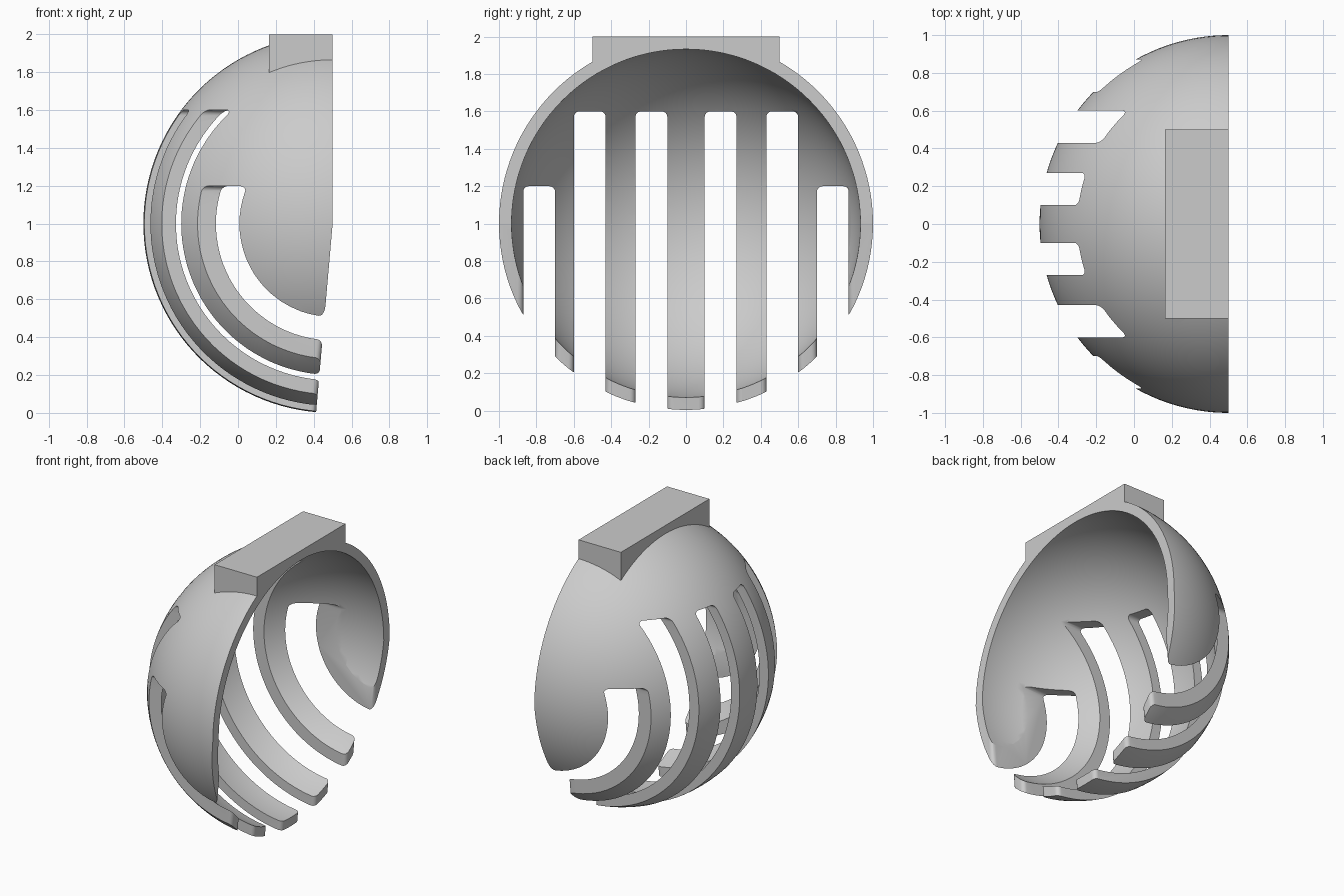
import bpy, bmesh, math
from mathutils import Matrix, Vector

cube = bpy.data.objects.get("Cube")
if cube:
    bpy.data.objects.remove(cube, do_unlink=True)

CENTRE = Vector((0.5, 0, 1))
TILT = math.tan(math.radians(5))     # lean of the lower rear cut
FILLET = 0.03


def finish(name, bm):
    bmesh.ops.recalc_face_normals(bm, faces=bm.faces)
    mesh = bpy.data.meshes.new(name)
    bm.to_mesh(mesh)
    bm.free()
    obj = bpy.data.objects.new(name, mesh)
    bpy.context.collection.objects.link(obj)
    return obj


def sphere(name, radius):
    # Poles lie on the x axis
    bm = bmesh.new()
    bmesh.ops.create_uvsphere(bm, u_segments=128, v_segments=63, radius=radius)
    m = Matrix.Translation(CENTRE) @ Matrix.Rotation(math.pi / 2, 4, 'Y')
    bmesh.ops.transform(bm, matrix=m, verts=bm.verts)
    return finish(name, bm)


def prism(name, start, end):
    # Closed solid between two matching outlines
    bm = bmesh.new()
    a = [bm.verts.new(p) for p in start]
    b = [bm.verts.new(p) for p in end]
    bm.faces.new(a)
    bm.faces.new(b[::-1])
    n = len(a)
    for i in range(n):
        j = (i + 1) % n
        bm.faces.new((a[i], b[i], b[j], a[j]))
    return finish(name, bm)


def arc(cx, cy, r, a0, a1, steps=6):
    angles = [math.radians(a0 + (a1 - a0) * i / steps) for i in range(steps + 1)]
    return [(cx + r * math.cos(t), cy + r * math.sin(t)) for t in angles]


def combine(target, tool, operation):
    mod = target.modifiers.new("cut", 'BOOLEAN')
    mod.operation = operation
    mod.solver = 'EXACT'
    mod.object = tool
    bpy.context.view_layer.objects.active = target
    bpy.ops.object.modifier_apply(modifier=mod.name)
    bpy.data.objects.remove(tool, do_unlink=True)


def slot_cutter(y0, y1, top):
    # Open-bottomed slot with rounded upper corners, cut through along x
    r = FILLET
    outline = [(y0, -0.5), (y1, -0.5)]
    outline += arc(y1 - r, top - r, r, 0, 90) + arc(y0 + r, top - r, r, 90, 180)
    return prism("slot_cutter", [(-1, y, z) for y, z in outline],
                 [(1, y, z) for y, z in outline])


def flare_cutter(y0, y1):
    # Rounds the rib corners where the slot meets the leaning rear cut
    r = FILLET
    outline = [(0.2, y0 - r)] + arc(-r, y0 - r, r, 0, 90)
    outline += arc(-r, y1 + r, r, -90, 0) + [(0.2, y1 + r)]

    def at(z):
        return [(0.5 - TILT * (1 - z) + u, y, z) for u, y in outline]
    return prism("flare_cutter", at(-0.2), at(0.95))


# Domed shell with its top mounting block
shell = sphere("slotted_dome", 1.0)
rect = [(0.165, -0.5), (0.8, -0.5), (0.8, 0.5), (0.165, 0.5)]
block = prism("mounting_block", [(x, y, 1.6) for x, y in rect],
              [(x, y, 2.0005) for x, y in rect])
combine(shell, block, 'UNION')
combine(shell, sphere("hollow_cutter", 0.933), 'DIFFERENCE')

# Rear opening: upright above the middle, leaning forward below it
rear = [(0.5, 1), (0.5, 3), (3, 3), (3, -1), (0.5 - 2 * TILT, -1)]
combine(shell, prism("rear_cutter", [(x, -2, z) for x, z in rear],
                     [(x, 2, z) for x, z in rear]), 'DIFFERENCE')

# Three slots on each side
for y0, y1, top in ((0.1, 0.27, 1.6), (0.43, 0.6, 1.6), (0.7, 0.87, 1.2)):
    for a, b in ((y0, y1), (-y1, -y0)):
        combine(shell, flare_cutter(a, b), 'DIFFERENCE')
        combine(shell, slot_cutter(a, b, top), 'DIFFERENCE')

# Single grey finish
grey = bpy.data.materials.new("light_grey")
grey.use_nodes = True
colour = (0.6, 0.6, 0.6, 1)
grey.diffuse_color = colour
grey.node_tree.nodes["Principled BSDF"].inputs["Base Color"].default_value = colour
shell.data.materials.clear()
shell.data.materials.append(grey)
for face in shell.data.polygons:
    face.material_index = 0

bpy.ops.object.select_all(action='DESELECT')
shell.select_set(True)
bpy.context.view_layer.objects.active = shell
bpy.ops.object.shade_smooth_by_angle(angle=math.radians(30))
